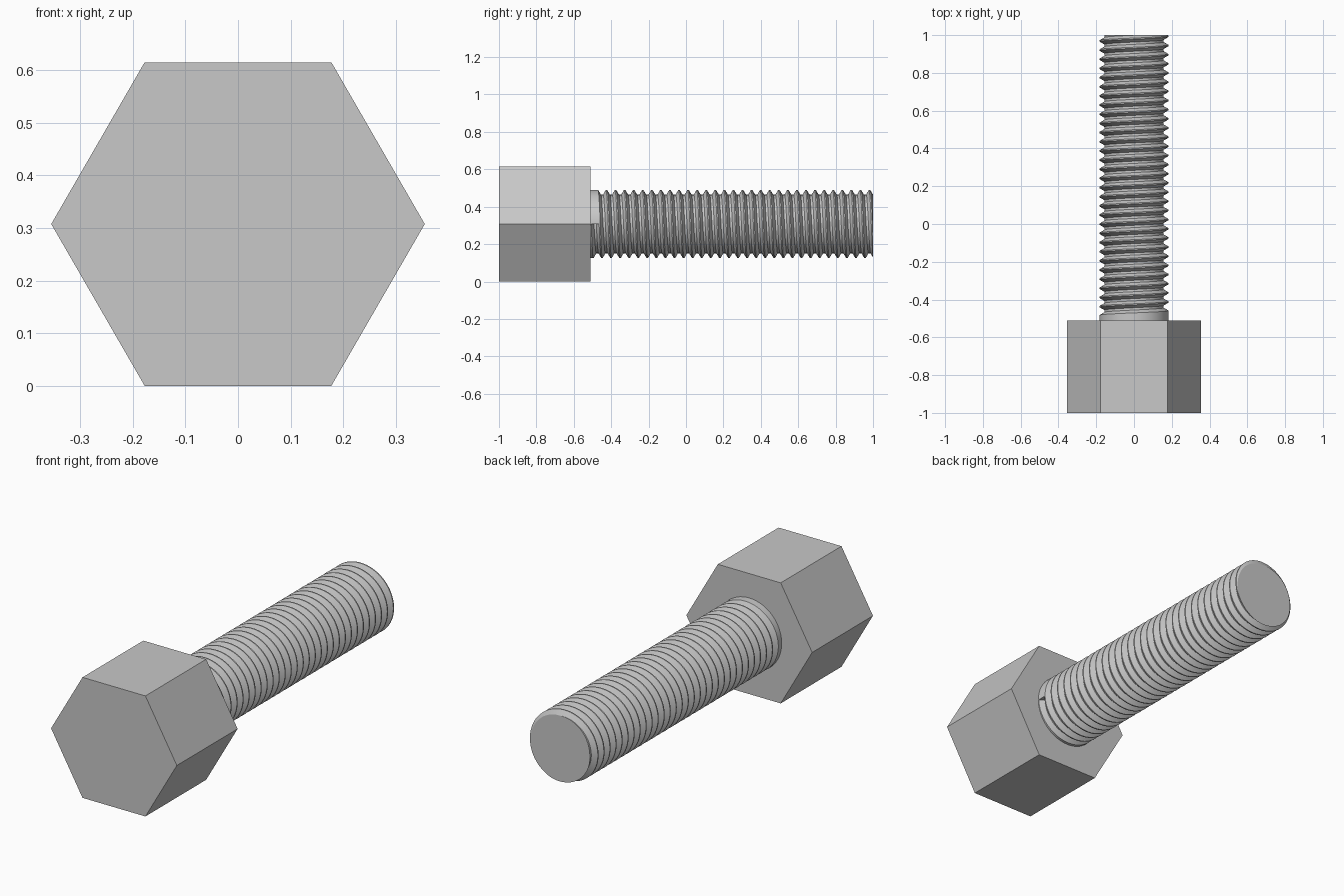
import bpy, bmesh, math

if "Cube" in bpy.data.objects:
    bpy.data.objects.remove(bpy.data.objects["Cube"])

R_HEX = 0.355                      # head corner radius
CZ = R_HEX * math.sqrt(3) / 2      # axis height
Y0, Y1 = -0.51, 1.0                # shank start and tip
R = 0.183                          # thread crest radius
PITCH = 0.0485
DEPTH = 0.54 * PITCH               # 60 degree thread depth
SEG = 64

steel = bpy.data.materials.new("grey steel")
steel.diffuse_color = (0.58, 0.58, 0.58, 1)
steel.use_nodes = True
steel.node_tree.nodes["Principled BSDF"].inputs["Base Color"].default_value = steel.diffuse_color


def add_object(name, bm):
    bmesh.ops.recalc_face_normals(bm, faces=bm.faces)
    mesh = bpy.data.meshes.new(name)
    bm.to_mesh(mesh)
    bm.free()
    mesh.materials.append(steel)
    obj = bpy.data.objects.new(name, mesh)
    bpy.context.collection.objects.link(obj)
    return obj


# Hexagonal head: a six-sided prism along y
bm = bmesh.new()
rings = []
for y in (-1.0, Y0):
    rings.append([bm.verts.new((R_HEX * math.cos(math.radians(60 * k)), y,
                                CZ + R_HEX * math.sin(math.radians(60 * k))))
                  for k in range(6)])
for ring in rings:
    bm.faces.new(ring)
for k in range(6):
    n = (k + 1) % 6
    bm.faces.new((rings[0][k], rings[0][n], rings[1][n], rings[1][k]))
add_object("hex_head", bm)

# Thread profile over one pitch: (phase, groove depth)
PROFILE = [(0, 0), (0.0625, 0), (0.375, DEPTH), (0.625, DEPTH), (0.9375, 0), (1, 0)]


def radius(phase):
    f = phase % 1.0
    for (a, da), (b, db) in zip(PROFILE, PROFILE[1:]):
        if a <= f <= b:
            return R - da - (db - da) * (f - a) / (b - a)
    return R


# Threaded shank: columns around the axis, each shifted along the right-hand helix
bm = bmesh.new()
turns = math.ceil((Y1 - Y0) / PITCH) + 1
phases = [n + p for n in range(turns) for p, _ in PROFILE[:-1]]
columns = []
for j in range(SEG + 1):
    turn = j / SEG
    ang = 2 * math.pi * turn
    points = [(Y0, R)]             # plain collar below the first groove
    for ph in phases:
        y = Y0 + PITCH * (turn + ph)
        if y > Y1:
            y = Y1
            ph = (Y1 - Y0) / PITCH - turn
        points.append((y, radius(ph)))
    columns.append([bm.verts.new((r * math.cos(ang), y, CZ - r * math.sin(ang)))
                    for y, r in points])
for a, b in zip(columns, columns[1:]):
    for i in range(len(a) - 1):
        bm.faces.new((a[i], b[i], b[i + 1], a[i + 1]))

# Step where the groove starts, and the flat tip
bm.faces.new(columns[0][1:len(PROFILE) + 1])
bm.faces.new([c[-1] for c in columns[:-1]])
bmesh.ops.remove_doubles(bm, verts=bm.verts, dist=1e-5)
shank = add_object("threaded_shank", bm)

bpy.context.view_layer.objects.active = shank
shank.select_set(True)
bpy.ops.object.shade_smooth_by_angle(angle=math.radians(30))
